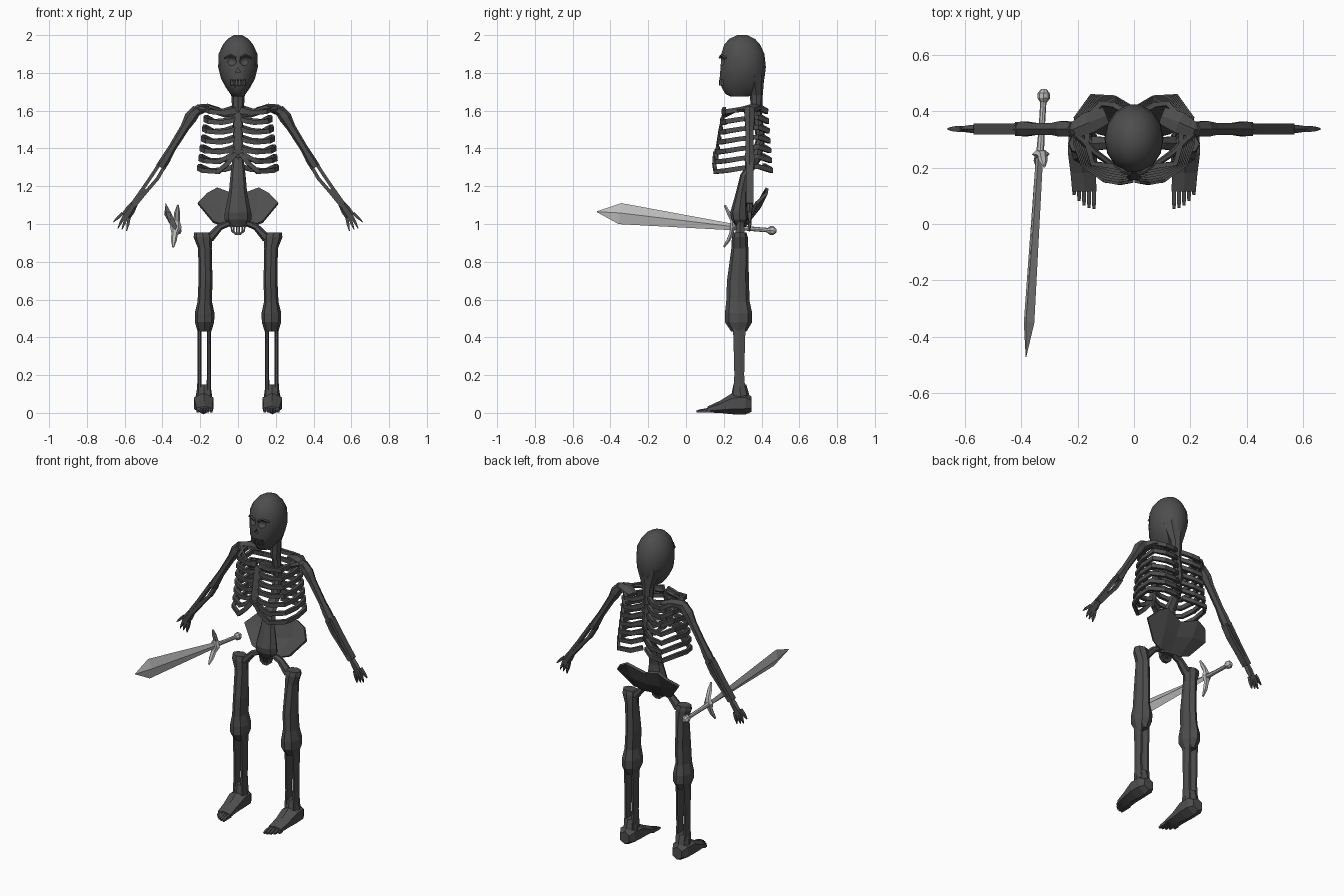
import bpy, bmesh, math
from mathutils import Vector


def material(name, value):
    m = bpy.data.materials.new(name)
    m.diffuse_color = (value, value, value, 1)
    return m


BONE = material("dark_bone", 0.075)
STEEL = material("pale_steel", 0.5)


def finish(name, bm, mat, mirror):
    bmesh.ops.recalc_face_normals(bm, faces=bm.faces)
    mesh = bpy.data.meshes.new(name)
    bm.to_mesh(mesh)
    bm.free()
    mesh.materials.append(mat)
    ob = bpy.data.objects.new(name, mesh)
    bpy.context.collection.objects.link(ob)
    if mirror:
        ob.modifiers.new("Mirror", 'MIRROR').use_clip = True
    return ob


def loft(name, rows, sides=8, dep=(0, 1, 0), axis=None, mirror=True, box=False, mat=BONE):
    """Skin rings along a path; each row is x, y, z, half width, half depth."""
    bm = bmesh.new()
    pts = [Vector(r[:3]) for r in rows]
    turn = math.pi / sides if box else 0
    grow = 1 / math.cos(turn)
    rings = []
    for i, r in enumerate(rows):
        t = Vector(axis) if axis else pts[min(i + 1, len(pts) - 1)] - pts[max(i - 1, 0)]
        u = t.cross(Vector(dep)).normalized()
        v = u.cross(t).normalized()
        ring = []
        for k in range(sides):
            a = 2 * math.pi * k / sides + turn
            ring.append(bm.verts.new(pts[i] + u * r[3] * grow * math.cos(a) + v * r[4] * grow * math.sin(a)))
        rings.append(ring)
    for a, b in zip(rings, rings[1:]):
        for k in range(sides):
            n = (k + 1) % sides
            bm.faces.new((a[k], a[n], b[n], b[k]))
    bm.faces.new(rings[0])
    bm.faces.new(rings[-1])
    return finish(name, bm, mat, mirror)


UP = (0, 0, 1)

# Skull: horizontal rings given as height, half width, front, back
profile = [(1.675, .03, .235, .33), (1.69, .042, .205, .37), (1.725, .066, .185, .405),
           (1.77, .09, .175, .418), (1.83, .105, .18, .426), (1.9, .103, .184, .418),
           (1.95, .08, .2, .395), (1.98, .055, .228, .367), (2.0, .022, .27, .325)]
skull = loft("skull", [(0, (f + b) / 2, z, w, (b - f) / 2) for z, w, f, b in profile],
             sides=14, axis=UP, mirror=False)


def carve(target, loc, scale, kind):
    if kind == "ball":
        bpy.ops.mesh.primitive_uv_sphere_add(segments=12, ring_count=8, location=loc)
    else:
        bpy.ops.mesh.primitive_cone_add(vertices=3, radius1=1, radius2=1, depth=2, location=loc,
                                        rotation=(math.pi / 2, 0, 0))
    cutter = bpy.context.object
    cutter.scale = scale
    mod = target.modifiers.new("Carve", 'BOOLEAN')
    mod.object, mod.solver = cutter, 'EXACT'
    bpy.context.view_layer.objects.active = target
    bpy.ops.object.modifier_apply(modifier=mod.name)
    bpy.data.objects.remove(cutter, do_unlink=True)


# Eye sockets, nose hole and mouth slot
for s in (-1, 1):
    carve(skull, (s * .038, .182, 1.862), (.031, .024, .025), "ball")
carve(skull, (0, .18, 1.81), (.018, .018, .02), "wedge")
carve(skull, (0, .18, 1.748), (.048, .02, .018), "ball")
bpy.ops.object.select_all(action='DESELECT')
skull.select_set(True)
bpy.context.view_layer.objects.active = skull
bpy.ops.object.shade_smooth_by_angle(angle=math.radians(35))

# Brow rims and teeth
for i in range(3):
    x = .008 + i * .014
    y = .181 + i * i * .003
    loft(f"tooth_{i + 1}", [(x, y, 1.733, .004, .006), (x, y, 1.765, .005, .007)], 4, box=True)
loft("brow", [(.012, .18, 1.88, .006, .008), (.038, .187, 1.893, .006, .008), (.068, .212, 1.878, .006, .008)], 5)

# Neck, spine and sacrum
loft("neck", [(0, .36, 1.8, .085, .058), (0, .365, 1.74, .062, .046), (0, .372, 1.68, .036, .034),
              (0, .375, 1.57, .028, .028)], axis=UP, mirror=False)
loft("spine", [(0, .375, 1.6, .028, .025), (0, .395, 1.45, .026, .025), (0, .37, 1.34, .03, .028),
               (0, .315, 1.26, .04, .028), (0, .295, 1.17, .048, .03), (0, .282, 1.06, .07, .048),
               (0, .285, 1.025, .072, .045), (0, .29, .985, .045, .025)], axis=UP, mirror=False)

# Ribs: half loops from spine to breastbone, mirrored
for i in range(7):
    t = i / 6
    z = 1.283 + .052 * i
    w = .208 - .04 * t
    front = .148 + .05 * t
    back = .452 - .025 * t
    inner = max(z + .012, 1.375 + .012 * i)
    h = .0125
    loft(f"rib_{i + 1}", [(.01, back - .04, z + .025, .009, h), (.07, back - .005, z + .005, .009, h),
                          (w * .72, back, z, .009, h), (w * .97, .38, z + .022, .009, h),
                          (w, .29, z + .012, .009, h), (w * .88, .215, z, .009, h),
                          (w * .5, front + .008, z - .006, .009, h), (w * .25, front, (z + inner) / 2 - .005, .009, h),
                          (.012, front + .006, inner, .009, h)], 4, dep=UP, box=True)
loft("breastbone", [(0, .165, 1.35, .012, .007), (0, .163, 1.39, .028, .009), (0, .18, 1.5, .022, .009),
                    (0, .2, 1.59, .03, .009)], 6, mirror=False)

# Collar bones and shoulder blades
loft("collar_bone", [(.01, .2, 1.585, .012, .014), (.07, .205, 1.575, .011, .012),
                     (.14, .255, 1.6, .012, .012), (.21, .325, 1.612, .016, .018)], 6, dep=UP)
loft("shoulder_blade", [(.1, .385, 1.605, .012, .035), (.16, .36, 1.617, .02, .045),
                        (.205, .335, 1.607, .028, .035), (.25, .335, 1.578, .02, .026)], 6)

# Arms
loft("upper_arm", [(.215, .337, 1.61, .026, .028), (.25, .337, 1.565, .034, .032), (.282, .337, 1.51, .024, .025),
                   (.35, .337, 1.4, .021, .024), (.385, .337, 1.34, .026, .03), (.41, .337, 1.3, .026, .028)], 6)
for name, s in (("outer_forearm", 1), ("inner_forearm", -1)):
    rows = [(.4, 1.315, .015), (.44, 1.25, .017), (.49, 1.185, .012), (.555, 1.1, .008)]
    loft(name, [(x + s * .8 * o, .337, z + s * .6 * o, .009, .02) for x, z, o in rows], 4, box=True)
loft("wrist", [(.49, .337, 1.185, .018, .019), (.55, .337, 1.105, .016, .018)], 6)
loft("palm", [(.545, .337, 1.112, .017, .016), (.57, .337, 1.075, .026, .016), (.594, .337, 1.04, .026, .012)], 6)
for i, (tx, tz) in enumerate([(.66, 1.01), (.636, .976), (.615, .97), (.59, .962)]):
    bx, bz = .612 - .012 * i, 1.057 - .008 * i
    loft(f"finger_{i + 1}", [(bx, .337, bz, .008, .011), ((bx + tx) / 2, .337, (bz + tz) / 2, .0075, .009),
                             (tx, .337, tz, .002, .003)], 4, box=True)

# Pelvis: a bent, flaring shell
bm = bmesh.new()
shell = [[(0, .31, .995), (.07, .31, .99), (.13, .325, 1.01)],
         [(0, .37, 1.07), (.1, .39, 1.09), (.213, .372, 1.11)],
         [(0, .405, 1.15), (.11, .43, 1.19), (.165, .425, 1.16)]]
grid = [[bm.verts.new(p) for p in row] for row in shell]
for a, b in zip(grid, grid[1:]):
    for k in range(2):
        bm.faces.new((a[k], a[k + 1], b[k + 1], b[k]))
pelvis = finish("pelvis", bm, BONE, True)
thick = pelvis.modifiers.new("Thickness", 'SOLIDIFY')
thick.thickness, thick.offset = .016, 0

# Tail bone loops under the pelvis
for i, x in enumerate((.008, .026, .04)):
    loft(f"tail_bone_{i + 1}", [(x, .28, 1.0, .004, .012), (x * .8, .275, .95 + .008 * i, .004, .01)], 4, box=True)
loft("tail_rim", [(-.034, .277, .966, .006, .01), (-.012, .275, .948, .006, .01),
                  (.012, .275, .948, .006, .01), (.034, .277, .966, .006, .01)], 4, mirror=False, box=True)

# Legs
loft("hip_joint", [(.045, .29, 1.005, .016, .02), (.095, .287, .985, .018, .024),
                   (.15, .285, .925, .024, .03)], 6)
loft("thigh", [(.188, .285, .955, .044, .035), (.185, .285, .93, .05, .042), (.175, .285, .87, .036, .045),
               (.172, .275, .7, .037, .058), (.176, .275, .59, .038, .062), (.177, .278, .53, .052, .072),
               (.177, .278, .48, .051, .072), (.178, .28, .43, .036, .04)], 8, axis=UP)
for name, x in (("outer_shin", .204), ("inner_shin", .154)):
    loft(name, [(x, .282, .46, .01, .04), (x, .282, .4, .011, .036), (x, .282, .2, .011, .03),
                (x, .282, .08, .013, .04)], 6, axis=UP)
loft("ankle", [(.18, .285, .15, .034, .034), (.18, .287, .11, .04, .044), (.182, .29, .05, .05, .055)], 8, axis=UP)
loft("foot", [(.182, .348, .045, .032, .034), (.182, .315, .052, .05, .052), (.182, .25, .05, .052, .05),
              (.18, .18, .032, .045, .028), (.176, .115, .018, .043, .014)], 6, dep=UP, axis=(0, 1, 0), box=True)
for i in range(5):
    x = .142 + i * .0175
    tip = .055 + .003 * i * i
    loft(f"toe_{i + 1}", [(x, .13, .016, .007, .012), (x, tip + .02, .011, .007, .008),
                          (x, tip, .007, .005, .005)], 4, dep=UP, box=True)

# Sword: diamond blade, curved guard, grip and pommel
loft("blade", [(-.335, .24, .985, .013, .018), (-.372, -.35, 1.055, .019, .057), (-.383, -.472, 1.065, .001, .002)],
     4, dep=(-.2, 0, 1), mirror=False, mat=STEEL)
loft("guard", [(-.318, .205, 1.1, .005, .006), (-.322, .225, 1.06, .016, .011), (-.325, .245, 1.02, .017, .012),
               (-.33, .248, .985, .032, .016), (-.335, .24, .95, .017, .012), (-.34, .225, .915, .016, .011),
               (-.343, .2, .878, .005, .006)], 6, mirror=False, mat=STEEL)
loft("grip", [(-.333, .25, .984, .014, .014), (-.327, .34, .975, .011, .012), (-.321, .44, .967, .011, .012)],
     8, dep=UP, mirror=False, mat=STEEL)
loft("pommel", [(-.321, .43, .967, .011, .011), (-.32, .445, .966, .022, .023), (-.32, .463, .965, .022, .023),
                (-.319, .478, .964, .01, .01)], 8, dep=UP, mirror=False, mat=STEEL)
